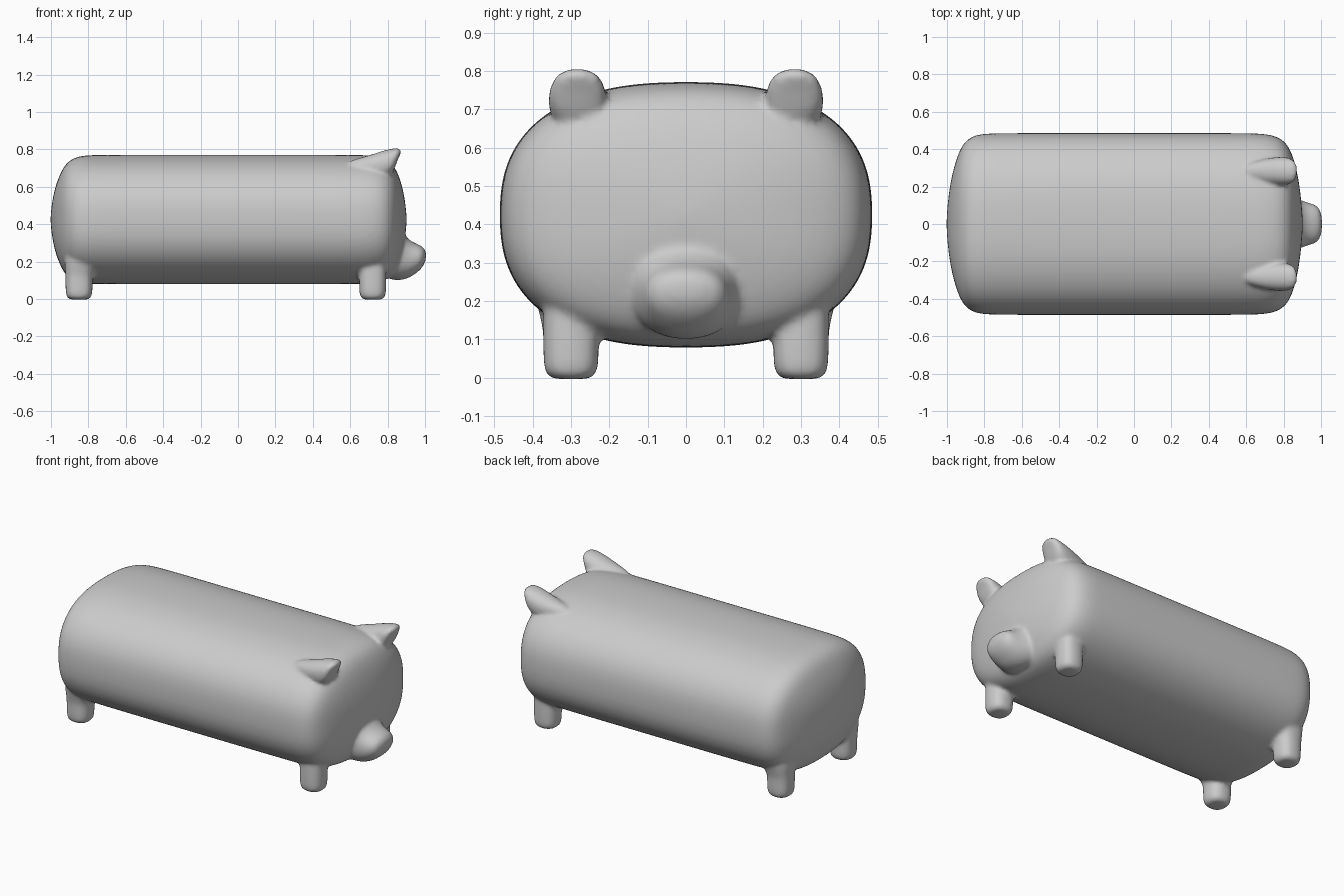
import bpy, bmesh
from math import cos, sin, pi

if "Cube" in bpy.data.objects:
    bpy.data.objects.remove(bpy.data.objects["Cube"])

bm = bmesh.new()


def spow(v, e):
    return (abs(v) ** e) * (1 if v >= 0 else -1)


def loft(rings, place, n=2.0, seg=24):
    """Closed skin through superelliptic rings; place(ring, u, v) maps unit coords to 3D."""
    loops = []
    for r in rings:
        loops.append([bm.verts.new(place(r, spow(cos(2 * pi * i / seg), 2 / n),
                                         spow(sin(2 * pi * i / seg), 2 / n)))
                      for i in range(seg)])
    faces = []
    for a, b in zip(loops, loops[1:]):
        for i in range(seg):
            j = (i + 1) % seg
            faces.append(bm.faces.new((a[i], a[j], b[j], b[i])))
    faces.append(bm.faces.new(loops[0][::-1]))
    faces.append(bm.faces.new(loops[-1]))
    bmesh.ops.recalc_face_normals(bm, faces=faces)


# barrel body: (x, scale of the cross-section)
body = [(-1.002, .04), (-.997, .22), (-.98, .48), (-.955, .68), (-.925, .85), (-.885, .945),
        (-.83, .988), (-.75, 1), (-.3, 1), (.2, 1), (.62, 1), (.71, .99), (.775, .955),
        (.82, .88), (.852, .74), (.877, .53), (.894, .28), (.902, .04)]
loft(body, lambda r, u, v: (r[0], .487 * r[1] * u, .425 + .347 * r[1] * v), n=2.45, seg=48)

# snout: (x, bottom, top, half width)
snout = [(.76, .12, .36, .16), (.84, .095, .37, .15), (.89, .103, .345, .13), (.92, .115, .312, .118),
         (.95, .135, .298, .11), (.98, .16, .286, .1), (.998, .19, .27, .07), (1.006, .215, .25, .025)]
loft(snout, lambda r, u, v: (r[0], r[3] * u, (r[1] + r[2]) / 2 + (r[2] - r[1]) / 2 * v), n=2.2)

# legs: (z, radius); the upper rings flare into the belly
foot = [(-.004, .02), (-.003, .05), (.008, .066), (.03, .072), (.08, .073), (.13, .073)]
front_top = [(.17, .073), (.22, .07)]
back_top = [(.17, .085), (.24, .1), (.32, .09)]
# ears: (x, bottom, top, half width), swept forward to a tip
ear = [(.58, .66, .735, .03), (.64, .66, .752, .05), (.70, .65, .768, .066), (.76, .64, .789, .076),
       (.80, .65, .80, .077), (.832, .68, .806, .073), (.85, .735, .807, .062), (.866, .77, .803, .045),
       (.872, .782, .797, .02)]

for s in (1, -1):
    for x, top in ((.72, front_top), (-.85, back_top)):
        # the back flare leans inward towards the body
        loft(foot + top, lambda r, u, v: (x + r[1] * u + (max(0, r[0] - .13) * .2 if x < 0 else 0),
                                          s * (.30 + r[1] * v), r[0]), n=2.5)
    loft(ear, lambda r, u, v: (r[0], s * (.283 + r[3] * u),
                               (r[1] + r[2]) / 2 + (r[2] - r[1]) / 2 * v), n=2.2)

mesh = bpy.data.meshes.new("pig_body")
bm.to_mesh(mesh)
bm.free()
pig = bpy.data.objects.new("pig_body", mesh)
bpy.context.collection.objects.link(pig)

# round the lofts, fuse them into one skin and soften the joints
sub = pig.modifiers.new("round", 'SUBSURF')
sub.levels = sub.render_levels = 2
fuse = pig.modifiers.new("fuse", 'REMESH')
fuse.mode = 'VOXEL'
fuse.voxel_size = .011
fuse.use_smooth_shade = True
soft = pig.modifiers.new("soften", 'SMOOTH')
soft.factor = .5
soft.iterations = 8
